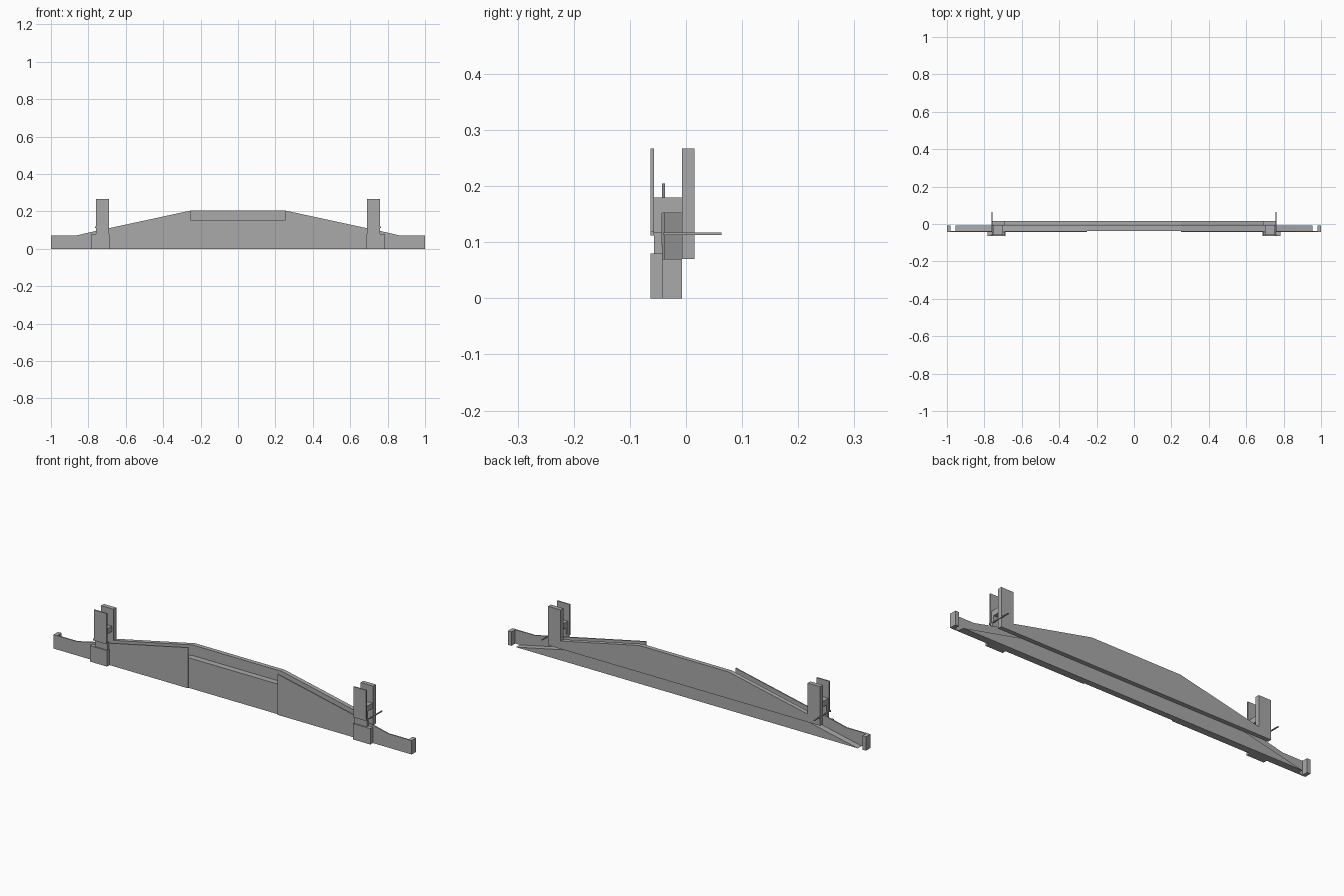
import bpy
import bmesh

old = bpy.data.objects.get("Cube")
if old:
    bpy.data.objects.remove(old, do_unlink=True)

grey = bpy.data.materials.new("plain_grey")
grey.use_nodes = True
colour = (0.4, 0.4, 0.4, 1)
grey.diffuse_color = colour
grey.node_tree.nodes["Principled BSDF"].inputs["Base Color"].default_value = colour


def extrude(name, outline, start, end, axis="y"):
    """Extrude an (x, z) outline along y, or a (y, z) outline along x."""
    bm = bmesh.new()
    if axis == "y":
        verts = [bm.verts.new((a, start, b)) for a, b in outline]
    else:
        verts = [bm.verts.new((start, a, b)) for a, b in outline]
    face = bm.faces.new(verts)
    moved = bmesh.ops.extrude_face_region(bm, geom=[face])["geom"]
    step = (0, end - start, 0) if axis == "y" else (end - start, 0, 0)
    bmesh.ops.translate(bm, vec=step, verts=[v for v in moved if isinstance(v, bmesh.types.BMVert)])
    bmesh.ops.recalc_face_normals(bm, faces=bm.faces)
    mesh = bpy.data.meshes.new(name)
    bm.to_mesh(mesh)
    bm.free()
    mesh.materials.append(grey)
    obj = bpy.data.objects.new(name, mesh)
    bpy.context.collection.objects.link(obj)
    return obj


def box(name, x, y, z):
    outline = [(x[0], z[0]), (x[1], z[0]), (x[1], z[1]), (x[0], z[1])]
    return extrude(name, outline, *y)


def both_ways(half):
    """Complete a right-hand outline with its mirror image."""
    return half + [(-x, z) for x, z in reversed(half)]


# depth planes, from front to back
FRONT, PLATE, SKIN, CORE, REAR, BACK = -0.063, -0.057, -0.043, -0.037, -0.007, 0.015

# tapered core and the rear panel with its two uprights
extrude("core_beam", both_ways([(0.955, 0), (0.25, 0.152)]), CORE, REAR)
extrude("rear_panel", both_ways([(0.76, 0.07), (0.76, 0.267), (0.69, 0.267),
                                 (0.69, 0.11), (0.25, 0.205)]), REAR, BACK)

for side, s in (("left", 1), ("right", -1)):
    def span(a, b):
        return sorted((a * s, b * s))

    # thin front skin and end cap
    skin = [(0.25, 0), (1, 0), (1, 0.07), (0.87, 0.07), (0.77, 0.093),
            (0.69, 0.11), (0.25, 0.205)]
    extrude(side + "_front_skin", [(x * s, z) for x, z in skin], SKIN, CORE)
    box(side + "_end_cap", span(0.98, 1), (CORE, REAR), (0, 0.07))

    # front upright, its backing block, ledge and foot
    box(side + "_front_upright", span(0.69, 0.76), (FRONT, PLATE), (0.112, 0.267))
    box(side + "_backing_block", span(0.69, 0.76), (PLATE, SKIN), (0.07, 0.118))
    box(side + "_ledge", span(0.69, 0.765), (FRONT, PLATE), (0.112, 0.12))
    box(side + "_foot", span(0.687, 0.783), (FRONT, SKIN), (0, 0.08))

    # saddle joining the uprights, open below
    saddle = [(PLATE, 0.115), (SKIN, 0.115), (SKIN, 0.152), (REAR, 0.152),
              (REAR, 0.18), (PLATE, 0.18)]
    extrude(side + "_saddle", saddle, 0.7 * s, 0.755 * s, "x")

    # locking pin along the outer edge, and small rivet
    box(side + "_pin", span(0.757, 0.763), (-0.04, 0.063), (0.113, 0.117))
    box(side + "_rivet", span(0.702, 0.708), (FRONT - 0.0005, PLATE), (0.143, 0.149))
